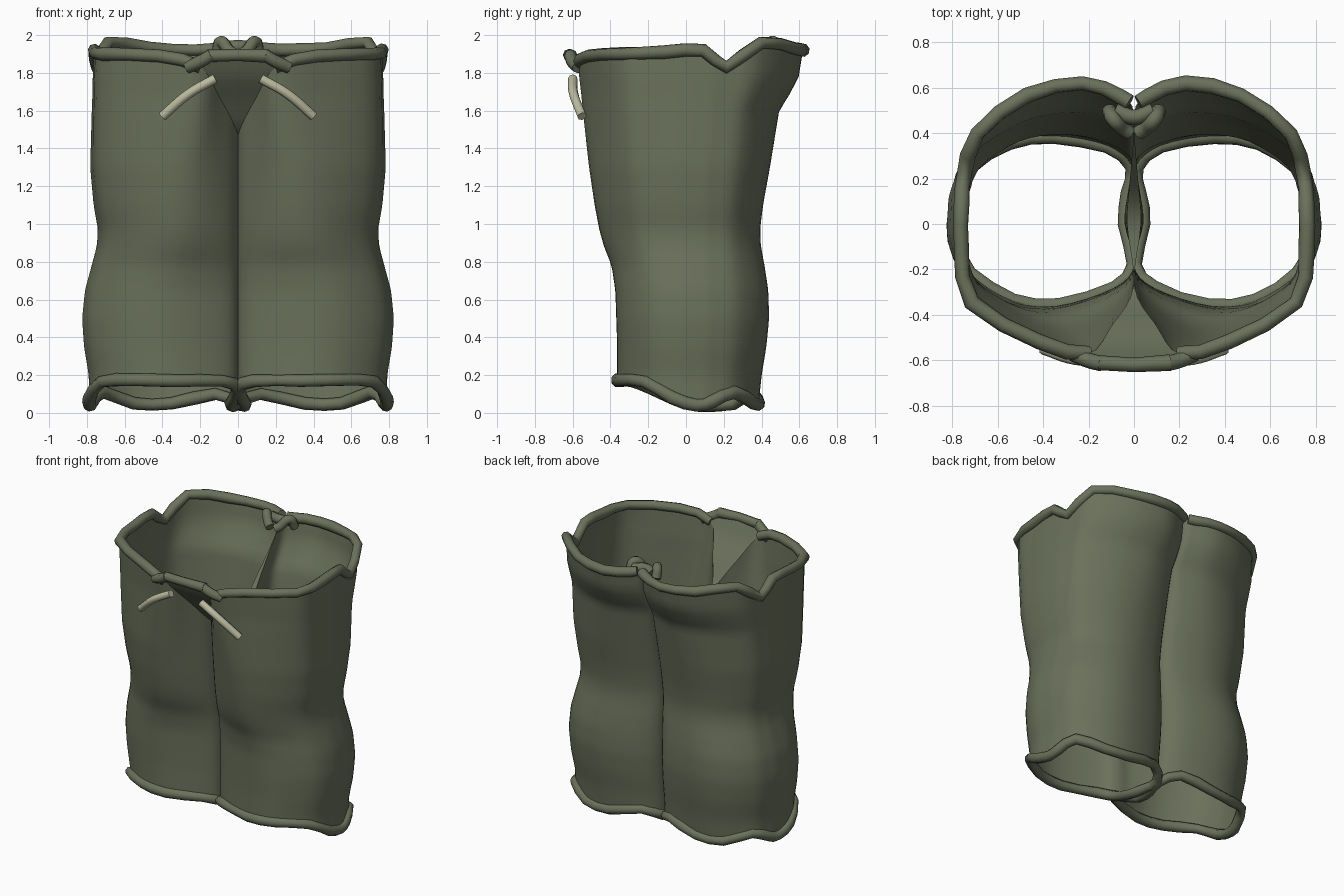
import bpy, bmesh, math, random
from mathutils import Vector

if "Cube" in bpy.data.objects:
    bpy.data.objects.remove(bpy.data.objects["Cube"])
random.seed(4)

def material(name, col):
    m = bpy.data.materials.new(name)
    m.diffuse_color = col
    m.use_nodes = True
    m.node_tree.nodes["Principled BSDF"].inputs["Base Color"].default_value = m.diffuse_color
    return m

CLOTH = material("olive_cloth", (0.145, 0.165, 0.105, 1))
CORD = material("pale_cord", (0.50, 0.50, 0.35, 1))

# Leg cross-sections: inner seam, round the front, outside, back (x and y normalised)
ROUND = [(.05, 0), (.0, -.5), (.11, -.78), (.42, -1), (.68, -.94), (.92, -.6), (1, -.2), (1, .15),
         (.98, .36), (.91, .65), (.7, .93), (.45, 1), (.15, .88), (.01, .65), (.03, .35)]
HIP = [(.03, 0), (.0, -.52), (.12, -.8), (.26, -1), (.55, -.9), (.94, -.6), (1, -.2), (1, .15),
       (.98, .36), (.91, .65), (.62, .93), (.3, 1.02), (.08, .92), (.0, .8), (.02, .4)]
# Edge heights at the same stations
WAIST = [1.42, 1.47, 1.66, 1.83, 1.89, 1.90, 1.91, 1.92, 1.83, 1.96, 1.93, 1.92, 1.93, 1.90, 1.55]
HEM = [.05, .13, .17, .17, .175, .165, .08, .04, .06, .11, .05, .05, .10, .05, .04]
# z, outer x, front y, back y, blend from round to hip section
LEVELS = [(0, .785, .36, .38, 0), (.2, .785, .36, .40, 0), (.35, .81, .36, .425, 0), (.5, .82, .365, .44, 0),
          (.65, .805, .37, .435, 0), (.78, .77, .39, .415, .1), (.88, .743, .43, .395, .2),
          (.97, .737, .455, .39, .25), (1.1, .76, .48, .405, .35), (1.3, .778, .51, .44, .5),
          (1.6, .77, .545, .485, .85), (1.68, .767, .553, .535, .95), (1.78, .765, .565, .585, 1),
          (2.0, .755, .585, .62, 1)]
SUB = 4
N = len(ROUND) * SUB
ROWS = 40

def spline(vals, s):
    n = len(vals)
    i = int(math.floor(s))
    t = s - i
    a, b, c, d = (vals[(i + k) % n] for k in (-1, 0, 1, 2))
    return .5 * (2*b + (c - a)*t + (2*a - 5*b + 4*c - d)*t*t + (3*b - a - 3*c + d)*t**3)

def level(z):
    for a, b in zip(LEVELS, LEVELS[1:]):
        if z <= b[0]:
            t = max(0, (z - a[0]) / (b[0] - a[0]))
            return [p + (q - p) * t for p, q in zip(a, b)]
    return LEVELS[-1]

def point(s, z):
    _, xo, yf, yb, k = level(z)
    def mix(c):
        return (1-k) * spline([p[c] for p in ROUND], s) + k * spline([p[c] for p in HIP], s)
    x, y = mix(0), mix(1)
    return Vector((max(x, 0) * xo, y * (yf if y < 0 else yb), z))

def waist(i):
    return point(i / SUB, spline(WAIST, i / SUB))

def hem(i):
    return point(i / SUB, spline(HEM, i / SUB))

def flip(v):
    return Vector((-v[0], v[1], v[2]))

def mesh_object(name, verts, faces, mat):
    bm = bmesh.new()
    vs = [bm.verts.new(v) for v in verts]
    for f in faces:
        bm.faces.new([vs[i] for i in f])
    bmesh.ops.recalc_face_normals(bm, faces=bm.faces)
    me = bpy.data.meshes.new(name)
    bm.to_mesh(me)
    bm.free()
    ob = bpy.data.objects.new(name, me)
    bpy.context.collection.objects.link(ob)
    me.materials.append(mat)
    for p in me.polygons:
        p.use_smooth = True
    return ob

def rope(name, pts, r, mat=CLOTH, closed=False, smooth=False):
    cu = bpy.data.curves.new(name, 'CURVE')
    cu.dimensions = '3D'
    cu.bevel_depth = r
    cu.bevel_resolution = 2
    cu.use_fill_caps = True
    if smooth:
        sp = cu.splines.new('BEZIER')
        sp.bezier_points.add(len(pts) - 1)
        for b, p in zip(sp.bezier_points, pts):
            b.co = p
            b.handle_left_type = b.handle_right_type = 'AUTO'
        cu.resolution_u = 5
    else:
        sp = cu.splines.new('POLY')
        sp.points.add(len(pts) - 1)
        for b, p in zip(sp.points, pts):
            b.co = (*p, 1)
            b.radius = random.uniform(.92, 1.08)
    sp.use_cyclic_u = closed
    sp.use_smooth = True
    cu.materials.append(mat)
    ob = bpy.data.objects.new(name, cu)
    bpy.context.collection.objects.link(ob)

# Legs
verts = []
for j in range(ROWS + 1):
    t = j / ROWS
    for i in range(N):
        s = i / SUB
        verts.append(point(s, spline(HEM, s) * (1 - t) + spline(WAIST, s) * t))
faces = [(j*N + i, j*N + (i+1) % N, (j+1)*N + (i+1) % N, (j+1)*N + i)
         for j in range(ROWS) for i in range(N)]
for side, f in (("right", Vector), ("left", flip)):
    mesh_object(side + "_leg", [f(v) for v in verts], faces, CLOTH)

# Front gusset panel and crotch strip joining the two legs
seam = [Vector((.15, -.6, 1.89))] + [waist(i % N) for i in range(3*SUB, -2*SUB - 1, -1)]
gv = [v + Vector((.002, 0, 0)) for v in seam]
gv += [flip(v) for v in gv]
n = len(seam)
mesh_object("front_gusset", gv, [(i, i+1, n+i+1, n+i) for i in range(n - 1)], CLOTH)

# Rolled edges and drawstrings, mirrored
for side, f in (("right", Vector), ("left", flip)):
    rim = [waist(i) for i in range(3*SUB, 13*SUB, 2)]
    rope(side + "_waist_roll", [f(v) for v in rim], .034)
    rope(side + "_hem_roll", [f(hem(i)) for i in range(0, N, 2)], .034, closed=True)
    rope(side + "_drawstring", [f(v) for v in ((.12, -.60, 1.77), (.26, -.595, 1.69), (.40, -.55, 1.57))],
         .025, CORD, smooth=True)
    # overlap fold where the waist roll meets the panel
    rope(side + "_waist_fold", [f(v) for v in ((.27, -.57, 1.83), (.20, -.60, 1.86), (.14, -.615, 1.895))], .034, smooth=True)
    # gathered cloth by the back seam
    rope(side + "_back_gather", [f(v) for v in ((.11, .50, 1.90), (.09, .46, 1.965), (.05, .42, 1.92),
                                               (.02, .40, 1.90))], .032, smooth=True)
rope("front_waist_roll", [(-.16, -.61, 1.89), (0, -.62, 1.895), (.16, -.61, 1.89)], .034)
rope("back_knot", [(-.08, .50, 1.93), (0, .47, 1.94), (.08, .50, 1.93)], .034, smooth=True)
